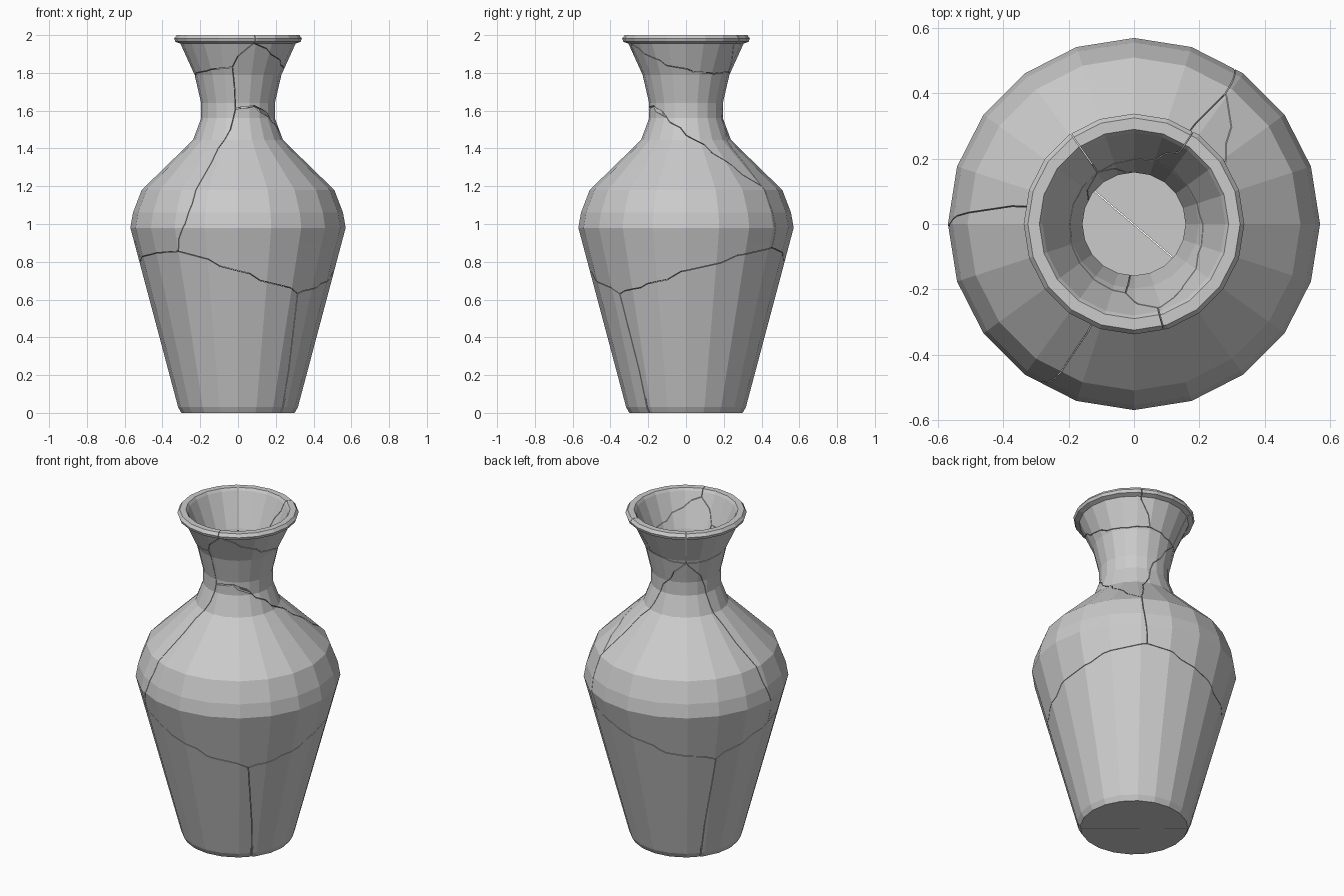
import bpy, bmesh
from math import sin, cos, radians
from mathutils import Vector

if "Cube" in bpy.data.objects:
    bpy.data.objects.remove(bpy.data.objects["Cube"])

SIDES = 20
GAP = 0.0015   # half the crack width

# Profile (radius, height): outside going up, then inside going down
OUTER = [(.30, 0), (.317, .03), (.55, .905), (.57, .98), (.556, 1.06), (.51, 1.18),
         (.238, 1.445), (.195, 1.56), (.195, 1.64), (.23, 1.79), (.305, 1.955)]
RIM = [(.332, 1.965), (.338, 1.982), (.325, 2.0), (.29, 2.0), (.28, 1.985)]
INNER = [(.198, 1.79), (.158, 1.635), (.158, 1.565), (.205, 1.425), (.475, 1.165),
         (.522, 1.05), (.535, .98), (.515, .91), (.285, .04)]


def lathe(name, profile):
    bm = bmesh.new()
    rings = [[bm.verts.new((r * cos(radians(360 * i / SIDES)), r * sin(radians(360 * i / SIDES)), z))
              for i in range(SIDES)] for r, z in profile]
    for a, b in zip(rings, rings[1:]):
        for i in range(SIDES):
            j = (i + 1) % SIDES
            bm.faces.new((a[i], a[j], b[j], b[i]))
    bm.faces.new(rings[0][::-1])
    bm.faces.new(rings[-1])
    bmesh.ops.recalc_face_normals(bm, faces=bm.faces)
    me = bpy.data.meshes.new(name)
    bm.to_mesh(me)
    bm.free()
    ob = bpy.data.objects.new(name, me)
    bpy.context.collection.objects.link(ob)
    return ob


def outer_radius(z):
    for (r0, z0), (r1, z1) in zip(OUTER, OUTER[1:]):
        if z0 <= z <= z1:
            return r0 + (r1 - r0) * (z - z0) / (z1 - z0)
    return OUTER[0][0] if z < 0 else .325


def volume(me):
    bm = bmesh.new()
    bm.from_mesh(me)
    v = bm.calc_volume()
    bm.free()
    return v


def cut(ob, quad):
    """Cut a thin slab along the quad out of the object."""
    n = (quad[2] - quad[0]).cross(quad[3] - quad[1]).normalized() * GAP
    bm = bmesh.new()
    a = [bm.verts.new(p + n) for p in quad]
    b = [bm.verts.new(p - n) for p in quad]
    bm.faces.new(a)
    bm.faces.new(b[::-1])
    for i in range(4):
        j = (i + 1) % 4
        bm.faces.new((a[j], a[i], b[i], b[j]))
    bmesh.ops.recalc_face_normals(bm, faces=bm.faces)
    bmesh.ops.triangulate(bm, faces=bm.faces)
    me = bpy.data.meshes.new("crack_cutter")
    bm.to_mesh(me)
    bm.free()
    cutter = bpy.data.objects.new("crack_cutter", me)
    cutter.hide_render = True
    bpy.context.collection.objects.link(cutter)
    mod = ob.modifiers.new("crack", 'BOOLEAN')
    mod.operation, mod.solver, mod.object = 'DIFFERENCE', 'EXACT', cutter
    ev = ob.evaluated_get(bpy.context.evaluated_depsgraph_get())
    result = bpy.data.meshes.new_from_object(ev)
    ob.modifiers.clear()
    if 0 <= volume(ob.data) - volume(result) < .001:   # keep only sound cuts
        ob.data = result
    bpy.data.objects.remove(cutter)


def spot(p, k):
    a, r = radians(p[0]), outer_radius(p[1]) * k
    return Vector((r * cos(a), r * sin(a), p[1]))


def crack(ob, *path):
    """Crack through the wall along points of (azimuth, height)."""
    for p, q in zip(path, path[1:]):
        e = (spot(q, 1) - spot(p, 1)).normalized() * .002
        cut(ob, [spot(p, .55) - e, spot(p, 1.45) - e, spot(q, 1.45) + e, spot(q, .55) + e])


vase = lathe("vase", OUTER + RIM + INNER)

# Points where cracks meet
low_front, low_right, low_back = (234, .855), (312, .63), (58, .875)
low_rear_left, low_left, shoulder = (145, .68), (187, .81), (55, 1.2)
neck_front, neck_upper, neck_rear = (266, 1.61), (263, 1.83), (125, 1.77)
rim_front, rim_back = (286, 1.957), (72, 1.805)

# Lower belly cracks
crack(vase, low_front, (259, .777), (284, .70), low_right)
crack(vase, low_right, (330, .663), (348.5, .706), (22, .797), low_back)
crack(vase, low_front, (210, .84), low_left, (165, .755), low_rear_left)
crack(vase, low_rear_left, (112, .73), (80, .82), low_back)
crack(vase, low_rear_left, (140, -.05))
crack(vase, low_right, (319.5, -.05))
# Floor crack
ends = [spot((140, 0), 1.1), spot((319.5, 0), 1.1)]
cut(vase, [ends[0] + Vector((0, 0, .08)), ends[0] - Vector((0, 0, .05)),
           ends[1] - Vector((0, 0, .05)), ends[1] + Vector((0, 0, .08))])
# Shoulder cracks
crack(vase, low_front, (240, 1.0), (244, 1.2), (248, 1.4), neck_front)
crack(vase, low_back, (57, .98), shoulder, (60, 1.4), (78, 1.56), (100, 1.66), neck_rear)
crack(vase, shoulder, (41, 1.31), (22, 1.42), (352, 1.51), (328, 1.565), (297, 1.625), neck_front)
crack(vase, neck_rear, (158, 1.6), (170, 1.38), (176, 1.18), (181, .98), low_left)
# Neck and rim cracks
crack(vase, neck_front, neck_upper, (225, 1.81), (190, 1.79), (155, 1.775), neck_rear)
crack(vase, neck_upper, rim_front, (285, 2.05))
crack(vase, rim_front, (308, 1.9), (335, 1.84), (10, 1.805), (40, 1.795), rim_back)
crack(vase, rim_back, (58, 1.94), (56, 2.05))
crack(vase, rim_back, (100, 1.78), neck_rear, (125, 2.05))

# Separate the shards
bpy.context.view_layer.objects.active = vase
vase.select_set(True)
bpy.ops.object.mode_set(mode='EDIT')
bpy.ops.mesh.select_all(action='SELECT')
bpy.ops.mesh.separate(type='LOOSE')
bpy.ops.object.mode_set(mode='OBJECT')
for i, ob in enumerate([o for o in bpy.data.objects if o.type == 'MESH']):
    ob.name = f"vase_shard_{i + 1}"
